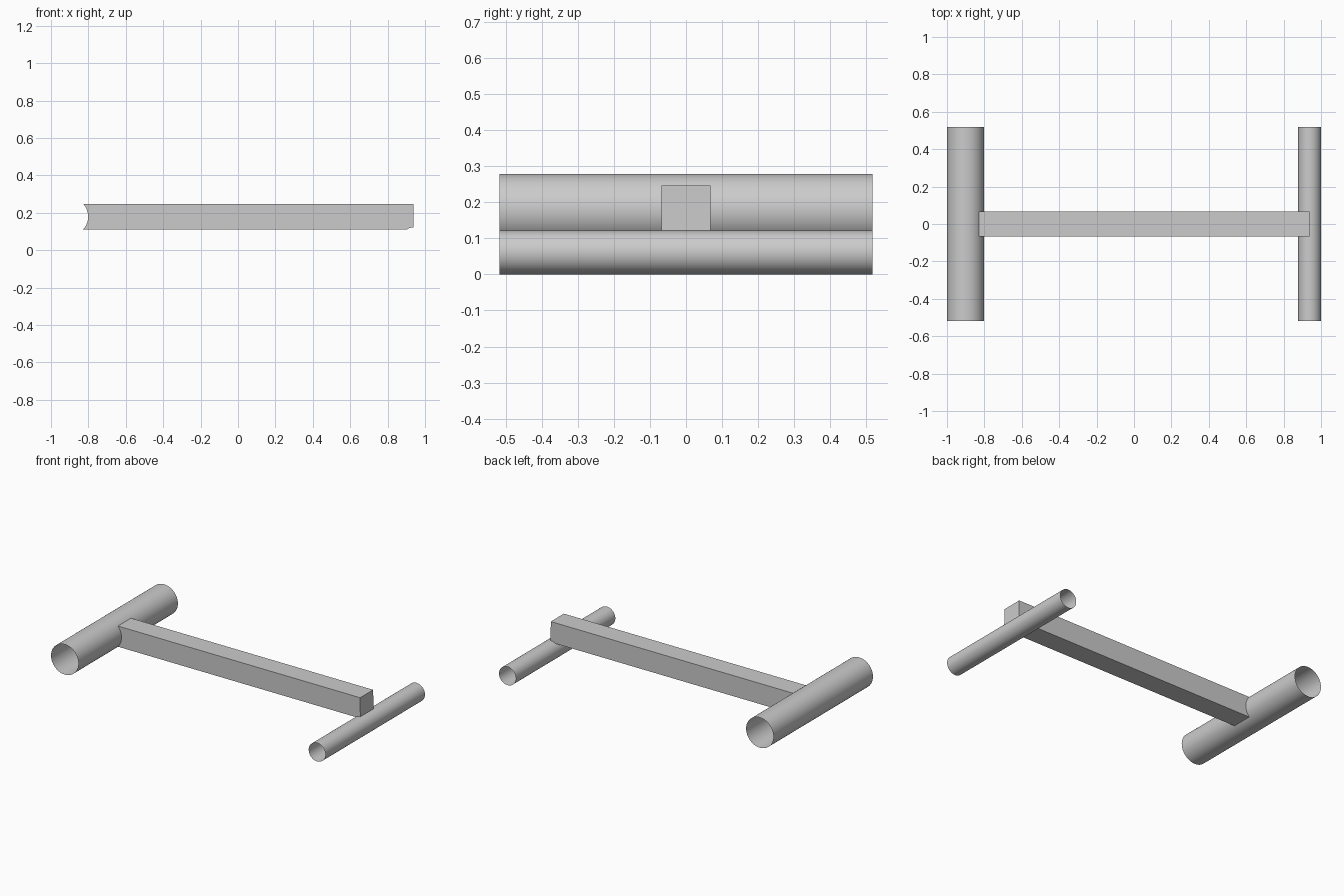
import bpy, bmesh
from math import sin, cos, asin, pi

if "Cube" in bpy.data.objects:
    bpy.data.objects.remove(bpy.data.objects["Cube"])

LENGTH = 1.036
BIG_R, BIG_X, BIG_Z = 0.0995, -0.9005, 0.1795
SMALL_R, SMALL_X, SMALL_Z = 0.061, 0.939, 0.061
HALF = 0.068


def make_object(name, bm):
    mesh = bpy.data.meshes.new(name)
    bm.to_mesh(mesh)
    bm.free()
    ob = bpy.data.objects.new(name, mesh)
    bpy.context.collection.objects.link(ob)
    return ob


def open_tube(name, radius, x, z):
    bpy.ops.mesh.primitive_cylinder_add(
        vertices=64, radius=radius, depth=LENGTH, end_fill_type='NOTHING',
        location=(x, 0, z), rotation=(pi / 2, 0, 0))
    ob = bpy.context.object
    ob.name = name
    bpy.ops.object.shade_smooth_by_angle()
    return ob


def arc(cx, cz, r, a0, a1, n):
    return [(cx + r * cos(a0 + (a1 - a0) * i / n),
             cz + r * sin(a0 + (a1 - a0) * i / n)) for i in range(n + 1)]


# Open-ended cross tubes
open_tube("large_cross_tube", BIG_R, BIG_X, BIG_Z)
open_tube("small_cross_tube", SMALL_R, SMALL_X, SMALL_Z)

# Square beam, its ends notched to sit against both tubes
top, bottom = BIG_Z + HALF, BIG_Z - HALF
a = asin(HALF / BIG_R)
left = arc(BIG_X, BIG_Z, BIG_R, a, -a, 12)
right = arc(SMALL_X, SMALL_Z, SMALL_R,
            pi - asin((bottom - SMALL_Z) / SMALL_R), pi / 2, 6)
profile = left + right + [(SMALL_X - 0.001, top)]

bm = bmesh.new()
front = [bm.verts.new((x, -HALF, z)) for x, z in profile]
back = [bm.verts.new((x, HALF, z)) for x, z in profile]
bm.faces.new(front)
bm.faces.new(back[::-1])
n, nl = len(profile), len(left)
# Only the flat sides are closed: the tube walls close the notches
for i in (nl - 1, n - 2, n - 1):
    j = (i + 1) % n
    bm.faces.new((front[j], front[i], back[i], back[j]))
make_object("square_beam", bm)
